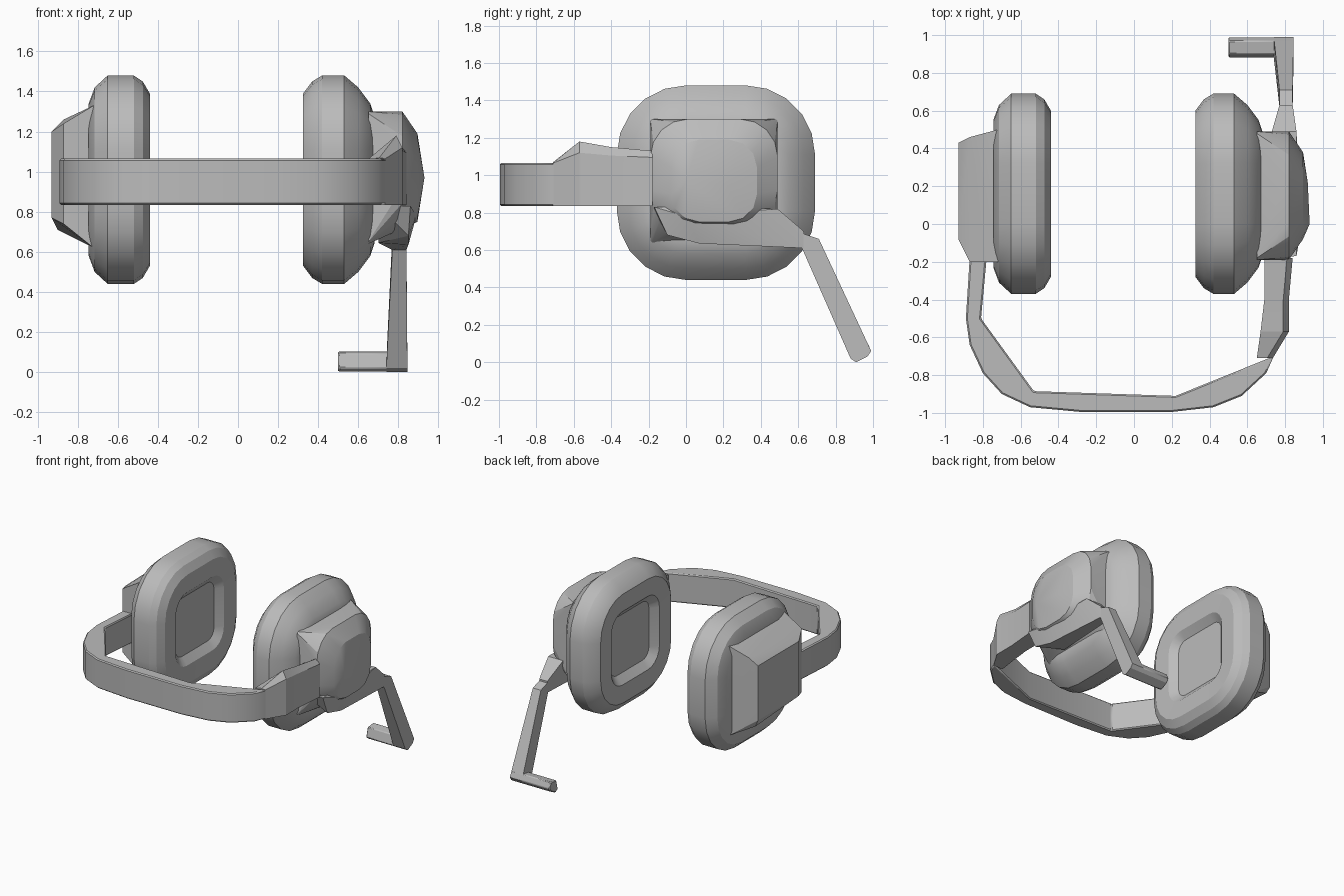
import bpy, bmesh
from math import sin, cos, pi, radians

cube = bpy.data.objects.get("Cube")
if cube:
    bpy.data.objects.remove(cube, do_unlink=True)

grey = bpy.data.materials.new("matte_grey")
grey.use_nodes = True
grey.diffuse_color = (0.5, 0.5, 0.5, 1)
grey.node_tree.nodes["Principled BSDF"].inputs["Base Color"].default_value = (0.5, 0.5, 0.5, 1)


def finish(bm, name, angle=25, bevel=0):
    """Turn a bmesh into a named, shaded object."""
    bmesh.ops.recalc_face_normals(bm, faces=bm.faces)
    mesh = bpy.data.meshes.new(name)
    bm.to_mesh(mesh)
    bm.free()
    mesh.materials.append(grey)
    ob = bpy.data.objects.new(name, mesh)
    bpy.context.collection.objects.link(ob)
    if bevel:
        mod = ob.modifiers.new("soft_edges", "BEVEL")
        mod.width = bevel
        mod.limit_method = "ANGLE"
        mod.angle_limit = radians(40)
    bpy.ops.object.select_all(action="DESELECT")
    ob.select_set(True)
    bpy.context.view_layer.objects.active = ob
    bpy.ops.object.shade_smooth_by_angle(angle=radians(angle))
    return ob


def hull(name, points, angle=15, bevel=0):
    """Convex solid around the points."""
    bm = bmesh.new()
    for p in points:
        bm.verts.new(p)
    res = bmesh.ops.convex_hull(bm, input=bm.verts)
    loose = {v for v in res["geom_interior"] + res["geom_unused"]
             if isinstance(v, bmesh.types.BMVert)}
    bmesh.ops.delete(bm, geom=list(loose), context="VERTS")
    bmesh.ops.dissolve_limit(bm, angle_limit=radians(1), verts=bm.verts, edges=bm.edges)
    return finish(bm, name, angle, bevel)


def loft(name, rings, angle=25, bevel=0):
    """Skin a list of equal rings and cap both ends."""
    bm = bmesh.new()
    loops = [[bm.verts.new(p) for p in ring] for ring in rings]
    n = len(loops[0])
    for a, b in zip(loops, loops[1:]):
        for i in range(n):
            j = (i + 1) % n
            bm.faces.new((a[i], a[j], b[j], b[i]))
    for end in (loops[0], loops[-1]):
        bm.faces.new(end)
    return finish(bm, name, angle, bevel)


def rounded(x, cy, cz, hy, hz, r, steps=5):
    """Rounded rectangle in the plane of constant x."""
    ring = []
    for k, (sy, sz) in enumerate(((1, 1), (-1, 1), (-1, -1), (1, -1))):
        for i in range(steps + 1):
            a = pi / 2 * (k + i / steps)
            ring.append((x, cy + sy * (hy - r) + r * cos(a), cz + sz * (hz - r) + r * sin(a)))
    return ring


# Ear cushions: (x, inset) rings, starting in the shallow inner recess
cushions = {
    "left_cushion": [(.38, .29), (.33, .23), (.325, .09), (.37, .03), (.42, 0),
                     (.53, 0), (.60, .06), (.66, .14), (.68, .2)],
    "right_cushion": [(-.49, .29), (-.445, .23), (-.44, .09), (-.475, .03), (-.52, 0),
                      (-.65, 0), (-.715, .06), (-.745, .14)],
}
for name, profile in cushions.items():
    loft(name, [rounded(x, .16, .96, .53 - d, .52 - d, .37 - d) for x, d in profile])

# Left housing: square base swelling into a dome
base = rounded(.65, .15, .97, .34, .33, .01, 1)
rim = rounded(.82, .15, 1.01, .34, .29, .2, 4)
crown = rounded(.895, .15, .97, .23, .22, .15, 3)
hull("left_housing", base + rim + crown + [(.93, .0, .97), (.92, .22, .95)], 20)

# Right housing: chamfered block
hull("right_housing", [(-.72, y, z) for y in (-.2, .5) for z in (.62, 1.33)]
     + [(-.93, y, z) for y in (-.08, .43) for z in (.77, 1.2)]
     + [(-.87, -.2, z) for z in (.74, 1.24)] + [(-.87, .46, 1.26), (-.9, .42, .71)])

# Headband: outline extruded upward
outline = [(-.87, -.18), (-.89, -.5), (-.87, -.64), (-.8, -.79), (-.7, -.9), (-.55, -.97),
           (-.28, -.995), (.2, -.995), (.42, -.97), (.57, -.91), (.7, -.79), (.74, -.7),
           (.22, -.91), (-.53, -.885), (-.81, -.5), (-.78, -.18)]
loft("headband", [[(x, y, z) for x, y in outline] for z in (.835, 1.065)], 25, .008)

# Arm joining the band to the left housing: (y, inner x, outer x, inner top, outer top)
sections = [(-.71, .65, .735, 1.06, 1.07), (-.57, .67, .82, 1.08, 1.18),
            (-.4, .69, .82, 1.06, 1.15), (-.18, .69, .84, 1.06, 1.13)]
loft("headband_arm", [[(a, y, .835), (b, y, .835), (b, y, .5 * (t + 1.06)),
                       (b - .03, y, t), (a, y, s)] for y, a, b, s, t in sections], 15)

# Boom root: wedge under the left dome, tapering backwards
hull("boom_root", [(.70, -.18, .83), (.86, -.17, .83), (.89, 0, .78), (.85, -.1, .68),
                   (.70, .05, .645), (.85, .07, .635), (.73, .49, .82), (.86, .49, .82)]
     + [(x, .63, z) for x in (.77, .84) for z in (.61, .7)])

# Boom rod
top_end = [(.62, .61), (.62, .69), (.71, .66)]
low_end = [(.99, .06), (.97, .03), (.91, 0), (.88, .02)]
hull("boom_rod", [(x, y, z) for x in (.77, .84) for y, z in top_end]
     + [(x, y, z) for x in (.74, .845) for y, z in low_end])

# Microphone tip turned inwards
tip = low_end + [(.97, .105), (.9, .095)]
hull("microphone_tip", [(x, y, z) for x in (.5, .84) for y, z in tip], 15, .006)
